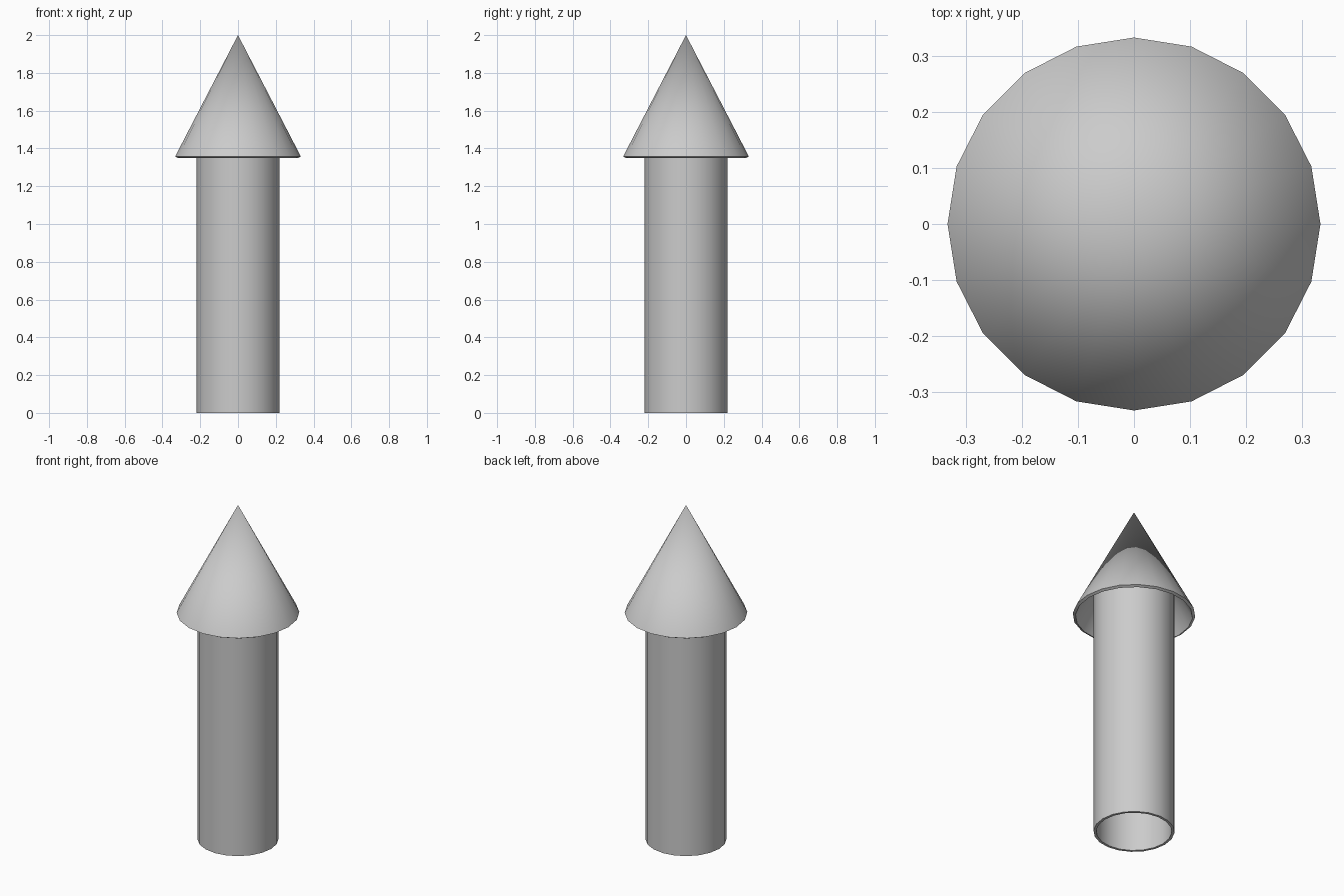
import bpy, bmesh, math

if "Cube" in bpy.data.objects:
    bpy.data.objects.remove(bpy.data.objects["Cube"])

SIDES = 20


def lathe(name, profile, closed):
    """Spin a (radius, height) profile around z into a thin shell."""
    bm = bmesh.new()
    rings = []
    for r, z in profile:
        if r == 0:
            rings.append([bm.verts.new((0, 0, z))] * SIDES)
        else:
            rings.append([bm.verts.new((r * math.cos(2 * math.pi * i / SIDES),
                                        r * math.sin(2 * math.pi * i / SIDES), z))
                          for i in range(SIDES)])
    pairs = list(zip(rings, rings[1:]))
    if closed:
        pairs.append((rings[-1], rings[0]))
    for a, b in pairs:
        for i in range(SIDES):
            j = (i + 1) % SIDES
            bm.faces.new(list(dict.fromkeys([a[i], a[j], b[j], b[i]])))
    bmesh.ops.recalc_face_normals(bm, faces=bm.faces)
    mesh = bpy.data.meshes.new(name)
    bm.to_mesh(mesh)
    bm.free()
    obj = bpy.data.objects.new(name, mesh)
    bpy.context.collection.objects.link(obj)
    bpy.ops.object.select_all(action='DESELECT')
    obj.select_set(True)
    bpy.context.view_layer.objects.active = obj
    bpy.ops.object.shade_smooth_by_angle(angle=math.radians(30))
    return obj


# Hollow tube body, running up inside the cone
lathe("tube_body", [(0.22, 0), (0.22, 1.54), (0.205, 1.54), (0.205, 0)], closed=True)

# Hollow cone cap: outer surface, slanted rim, inner surface
lathe("cone_cap", [(0, 2.0), (0.333, 1.357), (0.318, 1.349), (0, 1.965)], closed=False)
